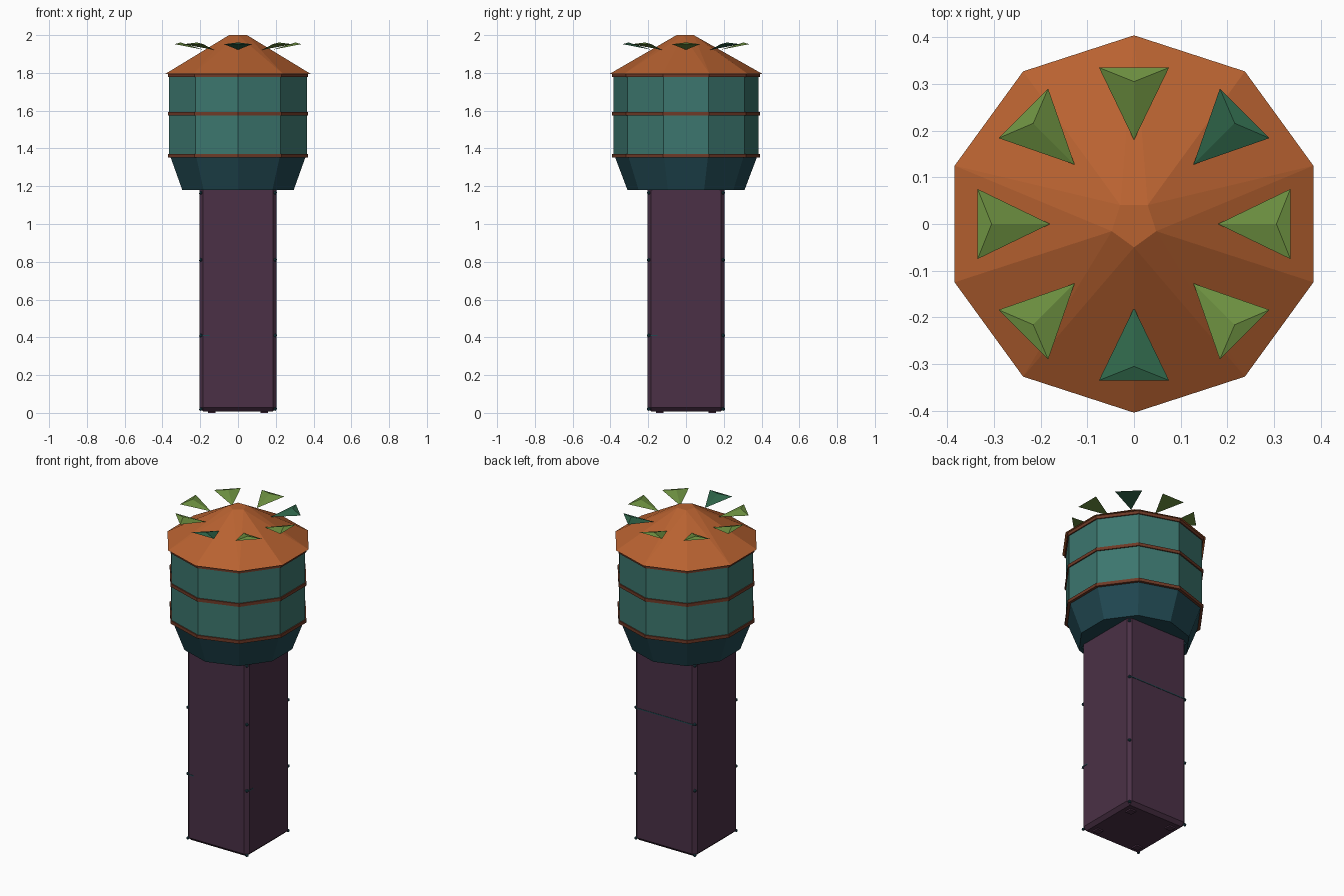
import bpy, bmesh, math
from mathutils import Vector, Matrix

cube = bpy.data.objects.get("Cube")
if cube:
    bpy.data.objects.remove(cube, do_unlink=True)


def material(name, rgb):
    mat = bpy.data.materials.new(name)
    mat.use_nodes = True
    mat.diffuse_color = (*rgb, 1)
    bsdf = next(n for n in mat.node_tree.nodes if n.type == 'BSDF_PRINCIPLED')
    bsdf.inputs["Base Color"].default_value = (*rgb, 1)
    return mat


ORANGE = material("roof_orange", (0.48, 0.122, 0.03))
TEAL = material("drum_teal", (0.045, 0.181, 0.156))
DEEP = material("deep_teal", (0.015, 0.065, 0.084))
PLUM = material("plum", (0.069, 0.03, 0.061))
BROWN = material("trim_brown", (0.156, 0.042, 0.02))
LEAF = material("leaf_green", (0.15, 0.275, 0.051))
DARK_LEAF = material("dark_leaf_green", (0.027, 0.127, 0.065))


def finish(name, bm, mat):
    bmesh.ops.recalc_face_normals(bm, faces=bm.faces)
    mesh = bpy.data.meshes.new(name)
    bm.to_mesh(mesh)
    bm.free()
    mesh.materials.append(mat)
    obj = bpy.data.objects.new(name, mesh)
    bpy.context.collection.objects.link(obj)
    return obj


def circle(bm, sides, radius, z):
    """Ring of vertices whose first corner points to the front."""
    step = math.tau / sides
    return [bm.verts.new((radius * math.sin(i * step), -radius * math.cos(i * step), z))
            for i in range(sides)]


def drum(name, r_low, r_high, z_low, z_high, mat, sides=10):
    bm = bmesh.new()
    low, high = circle(bm, sides, r_low, z_low), circle(bm, sides, r_high, z_high)
    for i in range(sides):
        j = (i + 1) % sides
        bm.faces.new((low[i], low[j], high[j], high[i]))
    bm.faces.new(low)
    bm.faces.new(high)
    return finish(name, bm, mat)


def box(name, size, centre, mat, bevel=0):
    bm = bmesh.new()
    bmesh.ops.create_cube(bm, size=1, matrix=Matrix.Translation(centre) @ Matrix.Diagonal((*size, 1)))
    if bevel:
        bmesh.ops.bevel(bm, geom=bm.edges[:], offset=bevel, segments=1, affect='EDGES')
    return finish(name, bm, mat)


# Square shaft with chamfered edges, on small feet
box("shaft", (0.41, 0.41, 1.2), (0, 0, 0.608), PLUM, bevel=0.02)
for x in (-0.14, 0.14):
    for y in (-0.14, 0.14):
        box("foot", (0.04, 0.04, 0.02), (x, y, 0.01), PLUM)

# Corner studs and seams on the shaft
for z in (0.02, 0.41, 0.81, 1.165):
    for x in (-1, 1):
        for y in (-1, 1):
            bm = bmesh.new()
            bmesh.ops.create_icosphere(bm, subdivisions=1, radius=0.01,
                                       matrix=Matrix.Translation((x * 0.197, y * 0.197, z)))
            finish("corner_stud", bm, DEEP)
box("back_seam", (0.38, 0.004, 0.006), (0, 0.205, 0.81), DEEP)
box("front_seam", (0.04, 0.004, 0.006), (-0.17, -0.205, 0.41), DEEP)
box("side_seam", (0.004, 0.04, 0.006), (0.205, -0.17, 0.41), DEEP)

# Ten-sided head with flared base and trim bands
drum("flared_base", 0.31, 0.376, 1.18, 1.355, DEEP)
drum("head", 0.384, 0.384, 1.355, 1.79, TEAL)
for z in (1.352, 1.575, 1.777):
    drum("trim_band", 0.391, 0.391, z, z + 0.019, BROWN)

# Roof: ten-sided eave narrowing to a small five-sided cap
bm = bmesh.new()
eave, cap = circle(bm, 10, 0.404, 1.795), circle(bm, 5, 0.05, 2.0)
for i in range(5):
    j = (i + 1) % 5
    a, b, c = eave[2 * i], eave[2 * i + 1], eave[2 * j]
    bm.faces.new((a, b, cap[i]))
    bm.faces.new((cap[i], b, cap[j]))
    bm.faces.new((b, c, cap[j]))
bm.faces.new(cap)
bm.faces.new(eave)
finish("roof", bm, ORANGE)

# Ring of leaves, each a slim three-sided spike pointing at the cap
for k in range(8):
    bm = bmesh.new()
    turn = Matrix.Rotation(k * math.pi / 4, 3, 'Z')
    points = [(0.18, 0, 1.922), (0.335, -0.075, 1.952), (0.335, 0.075, 1.952), (0.305, 0, 1.961)]
    tip, left, right, ridge = [bm.verts.new(turn @ Vector(p)) for p in points]
    for face in ((tip, left, ridge), (tip, ridge, right), (left, right, ridge), (tip, right, left)):
        bm.faces.new(face)
    finish("leaf", bm, DARK_LEAF if k in (1, 6) else LEAF)
